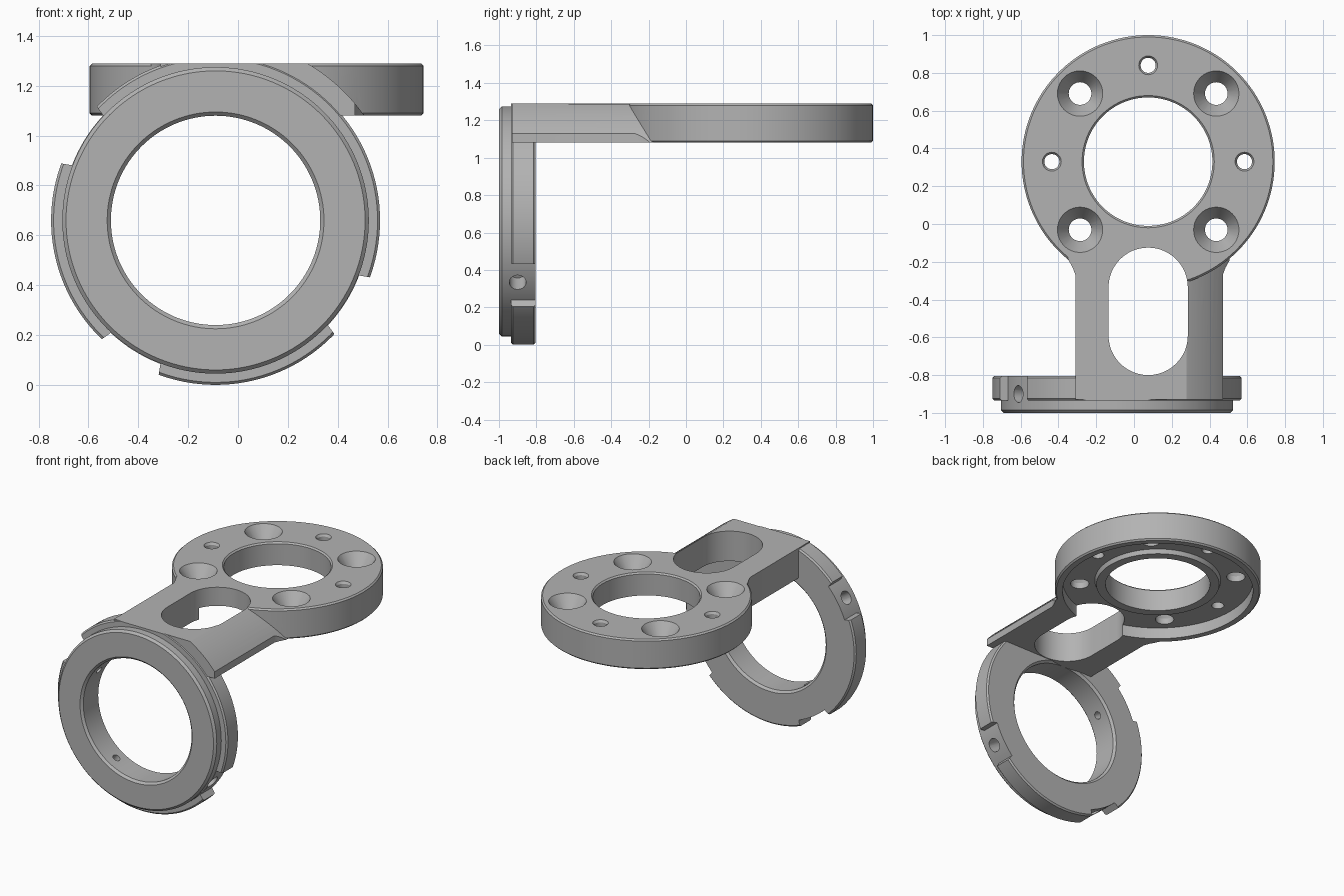
import bpy, bmesh
from math import cos, sin, pi, radians
from mathutils import Matrix

if "Cube" in bpy.data.objects:
    bpy.data.objects.remove(bpy.data.objects["Cube"], do_unlink=True)

metal = bpy.data.materials.new("plain_grey_metal")
metal.use_nodes = True
grey = (0.45, 0.45, 0.45, 1)
metal.diffuse_color = grey
metal.node_tree.nodes["Principled BSDF"].inputs["Base Color"].default_value = grey


def finish(name, bm, matrix):
    bmesh.ops.remove_doubles(bm, verts=bm.verts, dist=1e-5)
    bmesh.ops.transform(bm, matrix=matrix, verts=bm.verts)
    bmesh.ops.recalc_face_normals(bm, faces=bm.faces)
    mesh = bpy.data.meshes.new(name)
    bm.to_mesh(mesh)
    bm.free()
    mesh.materials.append(metal)
    obj = bpy.data.objects.new(name, mesh)
    bpy.context.collection.objects.link(obj)
    return obj


def lathe(name, profile, matrix, steps=96):
    """Spin (radius, height) points; profiles off the axis are closed."""
    bm = bmesh.new()
    vs = [bm.verts.new((r, 0, h)) for r, h in profile]
    edges = [bm.edges.new(pair) for pair in zip(vs, vs[1:])]
    if profile[0][0] > 0:
        edges.append(bm.edges.new((vs[-1], vs[0])))
    bmesh.ops.spin(bm, geom=vs + edges, cent=(0, 0, 0), axis=(0, 0, 1),
                   angle=2 * pi, steps=steps)
    return finish(name, bm, matrix)


def prism(name, outline, low, high, matrix=Matrix()):
    bm = bmesh.new()
    face = bm.faces.new([bm.verts.new((x, y, low)) for x, y in outline])
    out = bmesh.ops.extrude_face_region(bm, geom=[face])["geom"]
    top = [v for v in out if isinstance(v, bmesh.types.BMVert)]
    bmesh.ops.translate(bm, verts=top, vec=(0, 0, high - low))
    return finish(name, bm, matrix)


def arc(cx, cy, r, start, end, n=24):
    angles = [radians(start + (end - start) * i / n) for i in range(n + 1)]
    return [(cx + r * cos(a), cy + r * sin(a)) for a in angles]


def combine(target, tool, operation):
    mod = target.modifiers.new("shape", 'BOOLEAN')
    mod.object, mod.operation, mod.solver = tool, operation, 'EXACT'
    bpy.context.view_layer.objects.active = target
    bpy.ops.object.modifier_apply(modifier=mod.name)
    bpy.data.objects.remove(tool, do_unlink=True)


def tube(inner, outer, low, high, c=0.01):
    """Ring section with chamfered edges."""
    return [(inner + c, low), (outer - c, low), (outer, low + c), (outer, high - c),
            (outer - c, high), (inner + c, high), (inner, high - c), (inner, low + c)]


BOTTOM, TOP = 1.08, 1.29
ring_frame = Matrix.Translation((-0.09, 0, 0.66)) @ Matrix.Rotation(pi / 2, 4, 'X')
disc_frame = Matrix.Translation((0.075, 0.33, 0))

# Upright ring with a stepped front lip
ring = lathe("front_ring", [(0.435, 0.805), (0.65, 0.805), (0.66, 0.815), (0.66, 0.925),
                            (0.65, 0.935), (0.615, 0.935), (0.615, 0.985), (0.6, 1.0),
                            (0.435, 1.0), (0.42, 0.985), (0.42, 0.82)], ring_frame, 128)

# Rim notches, each with a stepped radial screw hole
for angle in (148, 238, 328):
    sector = arc(0, 0, 0.617, angle - 11, angle + 11) + arc(0, 0, 0.75, angle + 13, angle - 13)
    combine(ring, prism("notch", sector, 0.7, 0.936, ring_frame), 'DIFFERENCE')
    radial = (ring_frame @ Matrix.Rotation(radians(angle), 4, 'Z')
              @ Matrix.Translation((0, 0, 0.9)) @ Matrix.Rotation(pi / 2, 4, 'Y'))
    hole = [(0, 0.3), (0.025, 0.3), (0.025, 0.5), (0.045, 0.5), (0.045, 0.75), (0, 0.75)]
    combine(ring, lathe("screw_hole", hole, radial, 24), 'DIFFERENCE')

# Level the top of the ring with the arm
square = [(-1, -1.2), (1, -1.2), (1, 0), (-1, 0)]
combine(ring, prism("trim", square, TOP, 1.6), 'DIFFERENCE')

# Arm with flared root, rounded off around the ring axis
half = [(-0.39, -0.93), (-0.39, -0.27), (-0.405, -0.23), (-0.43, -0.185), (-0.43, -0.05)]
outline = [(0.08 + x, y) for x, y in half] + [(0.08 - x, y) for x, y in reversed(half)]
arm = prism("arm", outline, BOTTOM, TOP)
envelope = lathe("envelope", [(0, -1), (0.73, -1), (0.73, 1.2), (0, 1.2)], ring_frame, 128)
combine(arm, envelope, 'INTERSECT')

# Horizontal disc
bracket = lathe("bracket", tube(0.34, 0.67, BOTTOM, TOP), disc_frame, 128)
combine(bracket, arm, 'UNION')
combine(bracket, ring, 'UNION')

# Underside recess with a low collar around the bore
recess = [(0, 1.0), (0.62, 1.0), (0.62, 1.16), (0.41, 1.16), (0.40, 1.13), (0, 1.13)]
combine(bracket, lathe("recess", recess, disc_frame), 'DIFFERENCE')
bore = [(0, 1.0), (0.34, 1.0), (0.34, 1.4), (0, 1.4)]
combine(bracket, lathe("bore", bore, disc_frame, 128), 'DIFFERENCE')

# Long slot through the arm
slot = arc(0.075, -0.335, 0.21, 0, 180) + arc(0.075, -0.59, 0.21, 180, 360)
combine(bracket, prism("slot", slot, 1.0, 1.4), 'DIFFERENCE')

# Countersunk and plain holes around the disc
sunk = [(0, 1.0), (0.06, 1.0), (0.06, 1.2), (0.12, TOP), (0.12, 1.4), (0, 1.4)]
plain = [(0, 1.0), (0.04, 1.0), (0.04, 1.275), (0.05, TOP), (0.05, 1.4), (0, 1.4)]
for i in range(7):
    turn = radians(45 * i - 45)
    dist = 0.51
    spot = disc_frame @ Matrix.Translation((dist * cos(turn), dist * sin(turn), 0))
    profile = plain if i % 2 else sunk
    combine(bracket, lathe("disc_hole", profile, spot, 40), 'DIFFERENCE')

bpy.ops.object.select_all(action='DESELECT')
bracket.select_set(True)
bpy.context.view_layer.objects.active = bracket
bpy.ops.object.shade_smooth_by_angle(angle=radians(25))
